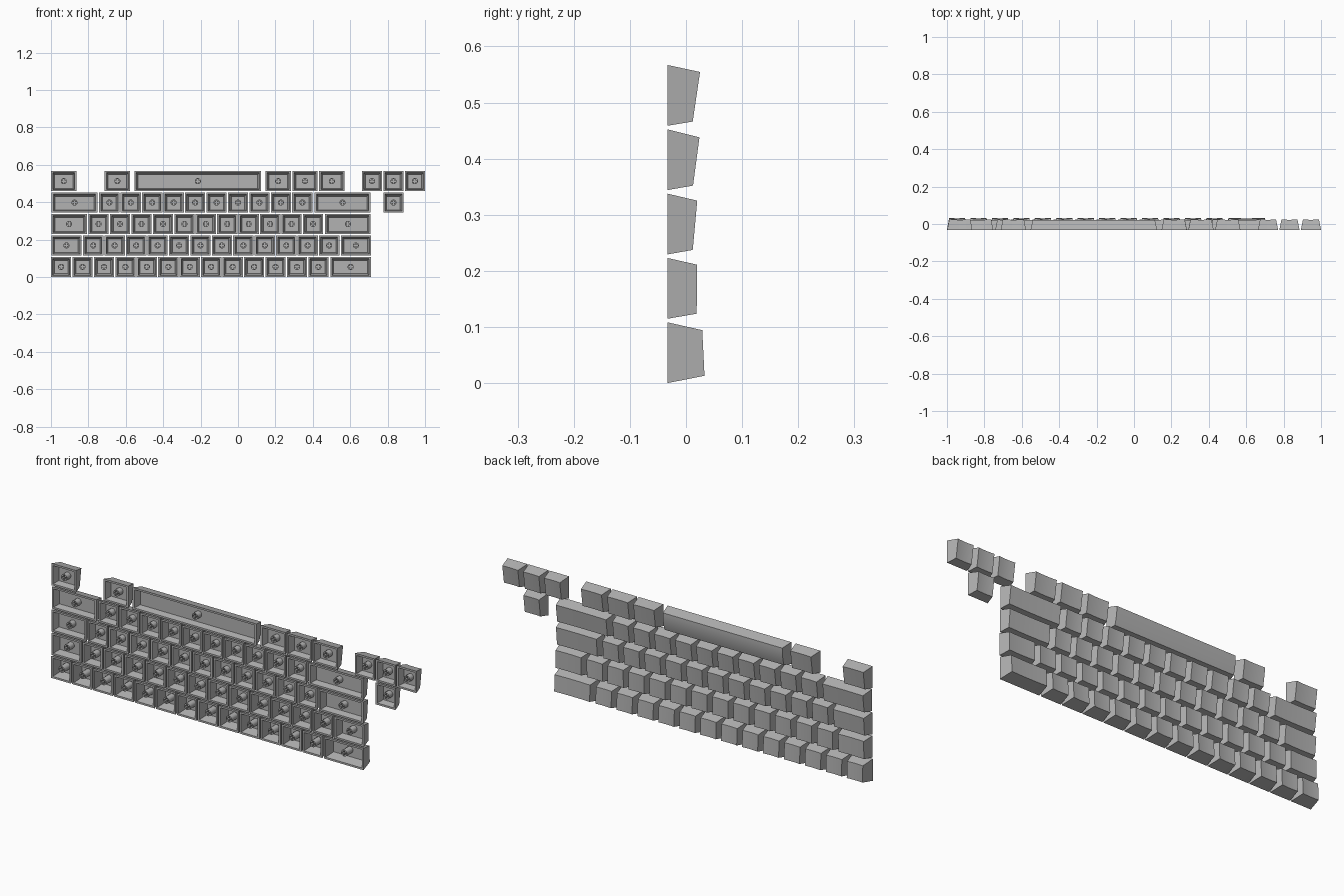
import bpy, bmesh, math

cube = bpy.data.objects.get("Cube")
if cube:
    bpy.data.objects.remove(cube)

PITCH, SIZE = 0.11465, 0.1083      # key spacing and cap size for one unit
FRONT, TAPER, WALL = -0.033, 0.0115, 0.009
COLS = 8

grey = bpy.data.materials.new("grey_plastic")
grey.use_nodes = True
colour = (0.45, 0.45, 0.45, 1)
grey.diffuse_color = colour
grey.node_tree.nodes["Principled BSDF"].inputs["Base Color"].default_value = colour


def shell(bm, width, profile, taper, dish):
    """Open box: one (depth, height) profile swept across the width in columns."""
    last = len(profile) - 1
    grid = []
    for c in range(COLS + 1):
        u = 2 * c / COLS - 1
        column = []
        for i, (y, z) in enumerate(profile):
            inner = 0 < i < last
            half = width / 2 - (taper if inner else 0)
            sink = dish * (1 - u * u) if inner else 0
            column.append(bm.verts.new((u * half, y - sink, z)))
        grid.append(column)
    for a, b in zip(grid, grid[1:]):
        for i in range(last):
            bm.faces.new((a[i], b[i], b[i + 1], a[i + 1]))
    bm.faces.new(grid[0])
    bm.faces.new(grid[-1])
    # Rim loop around the opening
    return [col[0] for col in grid] + [col[-1] for col in reversed(grid)]


def bridge(bm, a, b):
    n = len(a)
    for i in range(n):
        j = (i + 1) % n
        bm.faces.new((a[i], a[j], b[j], b[i]))


def stem(bm, tip, base, radius=0.0165, arm=0.0122, t=0.0036):
    """Round post with a cross-shaped socket."""
    cross = []
    for q in range(4):
        ca, sa = round(math.cos(q * math.pi / 2)), round(math.sin(q * math.pi / 2))
        for x, z in ((arm, -t), (arm, t), (t, t)):
            cross.append((x * ca - z * sa, x * sa + z * ca))
    circle = [(radius * x / math.hypot(x, z), radius * z / math.hypot(x, z)) for x, z in cross]
    loops = [[bm.verts.new((x, y, z)) for x, z in ring]
             for ring, y in ((circle, base), (circle, tip), (cross, tip), (cross, base))]
    for i in range(4):
        bridge(bm, loops[i], loops[(i + 1) % 4])


def keycap(name, units, x, z, row, convex=False):
    low_y, high_y, low_in, high_in = row
    width, half = SIZE * units, SIZE / 2
    bm = bmesh.new()
    # Outer skin, dished across or crowned for the long bar
    steps = 8 if convex else 1
    back = []
    for i in range(steps + 1):
        f = i / steps
        drop = 0.004 * (2 * f - 1) ** 2 if convex else 0
        back.append((low_y + (high_y - low_y) * f - drop,
                     -half + low_in + (SIZE - low_in - high_in) * f))
    outer = shell(bm, width, [(FRONT, -half)] + back + [(FRONT, half)],
                  TAPER, 0 if convex else 0.0025)
    # Hollow inside
    ceiling = min(low_y, high_y) - 0.012
    zi = half - WALL
    inner = shell(bm, width - 2 * WALL,
                  [(FRONT, -zi), (ceiling, -zi + low_in * 0.8),
                   (ceiling, zi - high_in * 0.8), (FRONT, zi)], TAPER * 0.8, 0)
    bridge(bm, outer, inner)
    stem(bm, FRONT + 0.003, ceiling)
    bmesh.ops.recalc_face_normals(bm, faces=bm.faces[:])
    mesh = bpy.data.meshes.new(name)
    bm.to_mesh(mesh)
    bm.free()
    mesh.materials.append(grey)
    obj = bpy.data.objects.new(name, mesh)
    obj.location = (x, 0, z)
    bpy.context.collection.objects.link(obj)
    return obj


# Back face per row: depth at lower edge, depth at upper edge, lower inset, upper inset
sculpt = [(0.033, 0.029, 0.013, 0.014),
          (0.019, 0.020, 0.009, 0.012),
          (0.012, 0.020, 0.008, 0.0125),
          (0.0125, 0.024, 0.008, 0.0143),
          (0.012, 0.025, 0.0075, 0.0125)]

# Key widths in units, negative for a gap
rows = [[1] * 13 + [2],
        [1.5] + [1] * 12 + [1.5],
        [1.75] + [1] * 11 + [2.25],
        [2.25] + [1] * 10 + [2.75, -0.5 - 0.5, 1],
        [1.25, -1.25, 1.25, 6.25, 1.25, 1.25, 1.25, -0.75, 1, 1, 1]]

keys = []
for r, widths in enumerate(rows):
    at = 0
    for k, units in enumerate(widths):
        if units > 0:
            long_bar = units > 6
            name = "long_bar_key" if long_bar else f"row_{r + 1}_key_{k + 1}"
            x = -1 + SIZE / 2 + (at + units / 2 - 0.5) * PITCH
            # Lone key sits under the middle of the cluster of three
            if r == 3 and k == len(widths) - 1:
                x = 1 - SIZE / 2 - PITCH
            keys.append(keycap(name, units, x, SIZE / 2 + r * PITCH, sculpt[r], long_bar))
        at += abs(units)

bpy.ops.object.select_all(action="DESELECT")
for key in keys:
    key.select_set(True)
bpy.context.view_layer.objects.active = keys[0]
bpy.ops.object.shade_smooth_by_angle(angle=math.radians(33))
